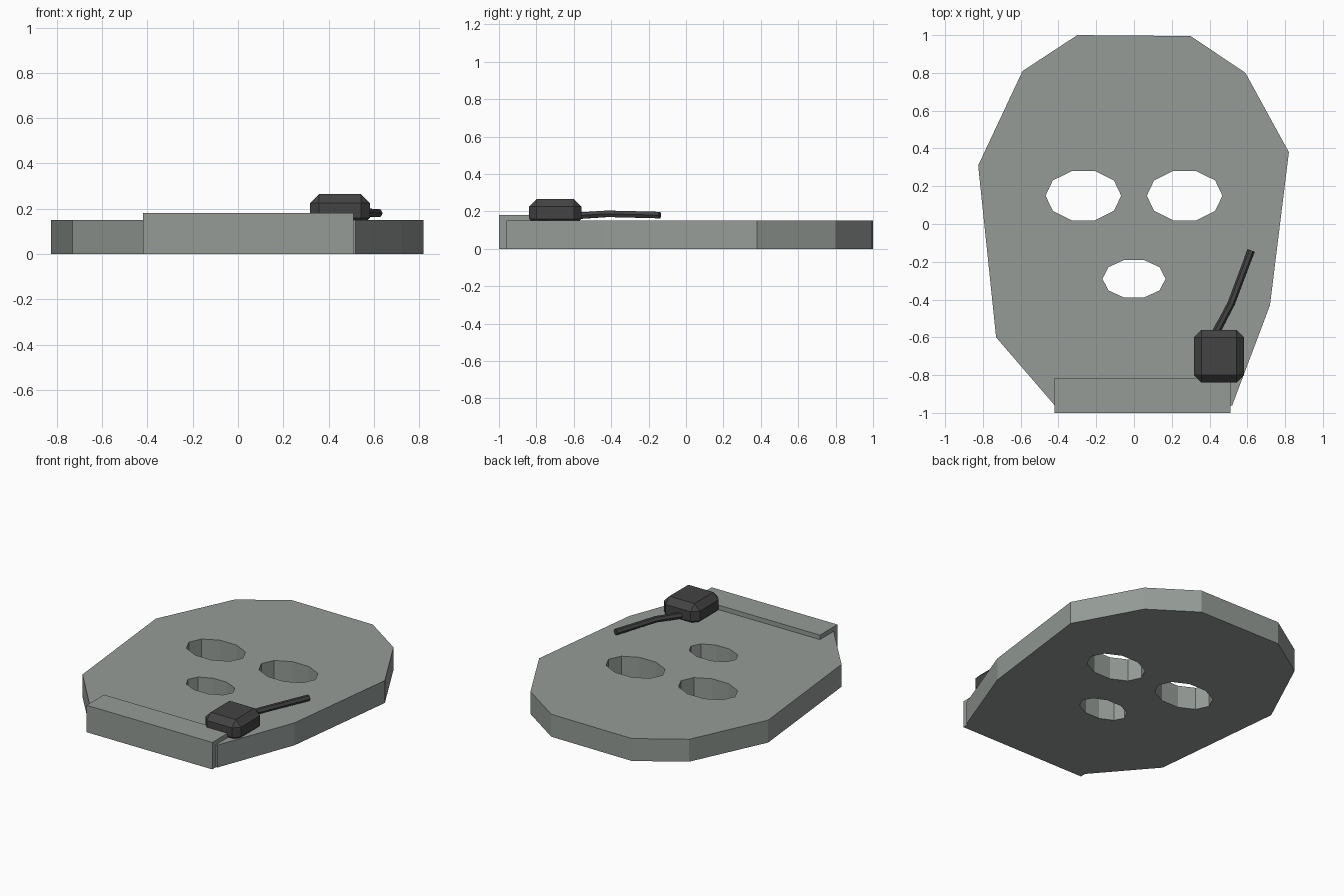
import bpy
import math
from mathutils import Vector

cube = bpy.data.objects.get("Cube")
if cube:
    bpy.data.objects.remove(cube, do_unlink=True)


def make_material(name, color):
    mat = bpy.data.materials.new(name)
    mat.use_nodes = True
    mat.diffuse_color = color
    mat.node_tree.nodes["Principled BSDF"].inputs["Base Color"].default_value = color
    return mat


grey = make_material("sage grey", (0.30, 0.33, 0.31, 1))
black = make_material("charcoal", (0.056, 0.056, 0.056, 1))


def curve_to_mesh(name, curve, mat, z=0):
    """Turn a curve into a flat-shaded mesh object."""
    temp = bpy.data.objects.new(name + "_curve", curve)
    bpy.context.collection.objects.link(temp)
    graph = bpy.context.evaluated_depsgraph_get()
    mesh = bpy.data.meshes.new_from_object(temp.evaluated_get(graph))
    bpy.data.objects.remove(temp, do_unlink=True)
    mesh.name = name
    mesh.materials.clear()
    mesh.materials.append(mat)
    for poly in mesh.polygons:
        poly.use_smooth = False
        poly.material_index = 0
    obj = bpy.data.objects.new(name, mesh)
    obj.location.z = z
    bpy.context.collection.objects.link(obj)
    return obj


def add_spline(curve, points, closed):
    spline = curve.splines.new("POLY")
    spline.points.add(len(points) - 1)
    for point, co in zip(spline.points, points):
        point.co = (*Vector(co).to_3d(), 1)
    spline.use_cyclic_u = closed


def ellipse(x, y, rx, ry, sides=10):
    angles = [i * math.tau / sides for i in range(sides)]
    return [(x + rx * math.cos(a), y + ry * math.sin(a)) for a in angles]


def box(name, low, high, mat, bevel=0):
    low, high = Vector(low), Vector(high)
    bpy.ops.mesh.primitive_cube_add(size=1, location=(low + high) / 2)
    obj = bpy.context.object
    obj.name = name
    obj.scale = high - low
    bpy.ops.object.transform_apply(location=False, rotation=False, scale=True)
    obj.data.materials.append(mat)
    if bevel:
        mod = obj.modifiers.new("chamfer", "BEVEL")
        mod.width = bevel
        mod.segments = 1
    return obj


# Face-shaped plate with two eye holes and a mouth hole
outline = [(-0.30, 1), (0.30, 0.995), (0.59, 0.80), (0.82, 0.38), (0.72, -0.43),
           (0.52, -0.96), (-0.42, -0.96), (-0.73, -0.60), (-0.825, 0.31), (-0.59, 0.81)]
plate = bpy.data.curves.new("face_plate", "CURVE")
plate.dimensions = "2D"
plate.fill_mode = "BOTH"
plate.extrude = 0.075
add_spline(plate, outline, True)
for side in (-1, 1):
    add_spline(plate, ellipse(side * 0.268, 0.15, 0.2, 0.137), True)
add_spline(plate, ellipse(0, -0.29, 0.167, 0.105), True)
curve_to_mesh("face_plate", plate, grey, 0.075)

# Raised chin bar
box("chin_bar", (-0.42, -1, 0), (0.51, -0.815, 0.18), grey)

# Chamfered pod resting on the cheek
box("cheek_pod", (0.318, -0.84, 0.12), (0.583, -0.56, 0.265), black, 0.04)

# Bent rod rising from the pod
rod = bpy.data.curves.new("bent_rod", "CURVE")
rod.dimensions = "3D"
rod.bevel_depth = 0.02
rod.bevel_resolution = 1
rod.use_fill_caps = True
add_spline(rod, [(0.42, -0.60, 0.175), (0.515, -0.42, 0.187), (0.62, -0.14, 0.18)], False)
curve_to_mesh("bent_rod", rod, black)
